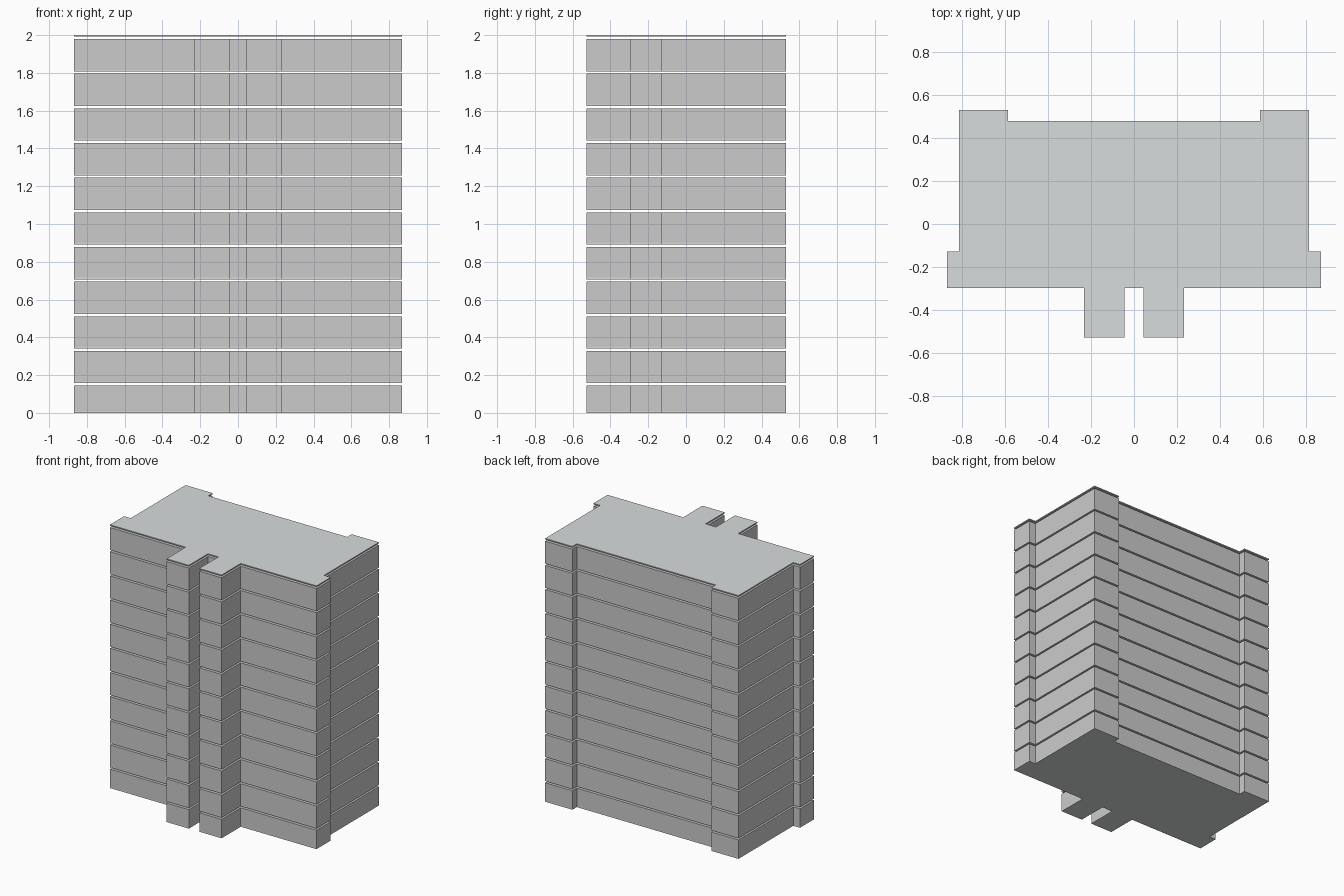
import bpy, bmesh

if "Cube" in bpy.data.objects:
    bpy.data.objects.remove(bpy.data.objects["Cube"])

# Right half of the floor plan, from the front notch to the back centre
HALF = [(0.044, -0.297), (0.044, -0.527), (0.231, -0.527), (0.231, -0.297),
        (0.868, -0.297), (0.868, -0.128), (0.812, -0.128), (0.812, 0.53),
        (0.584, 0.53), (0.584, 0.477)]
PLAN = HALF + [(-x, y) for x, y in reversed(HALF)]

FLOORS = 11
PITCH = 0.1835
SLAB = 0.008
GAP = 0.013


def material(name, rgb):
    m = bpy.data.materials.new(name)
    m.diffuse_color = (*rgb, 1)
    m.use_nodes = True
    m.node_tree.nodes["Principled BSDF"].inputs["Base Color"].default_value = m.diffuse_color
    return m


def prism(name, z0, z1, mat):
    """Extrude the floor plan from z0 to z1."""
    bm = bmesh.new()
    face = bm.faces.new([bm.verts.new((x, y, z0)) for x, y in PLAN])
    ext = bmesh.ops.extrude_face_region(bm, geom=[face])
    for v in ext["geom"]:
        if isinstance(v, bmesh.types.BMVert):
            v.co.z = z1
    if not any(f.normal.z < -0.5 for f in bm.faces):
        bm.faces.new([v for v in bm.verts if abs(v.co.z - z0) < 1e-6])
    bmesh.ops.recalc_face_normals(bm, faces=bm.faces[:])
    mesh = bpy.data.meshes.new(name)
    bm.to_mesh(mesh)
    bm.free()
    mesh.materials.append(mat)
    obj = bpy.data.objects.new(name, mesh)
    bpy.context.collection.objects.link(obj)
    return obj


light = material("light_wall", (0.82, 0.82, 0.80))
dark = material("dark_wall", (0.70, 0.70, 0.70))
slab_mat = material("slab_grey", (0.69, 0.72, 0.73))


def level(k):
    """Underside of slab k; the ground storey is slightly lower."""
    return 0.0 if k == 0 else 2.0 - SLAB - PITCH * (FLOORS - k)


# Storeys: thin slab, wall block, shadow gap below the next slab
for k in range(FLOORS):
    z = level(k)
    prism(f"floor_slab_{k}", z, z + SLAB, slab_mat)
    prism(f"storey_walls_{k}", z + SLAB, level(k + 1) - GAP, dark if k % 2 else light)

# Roof
prism("roof_slab", level(FLOORS), 2.0, slab_mat)
